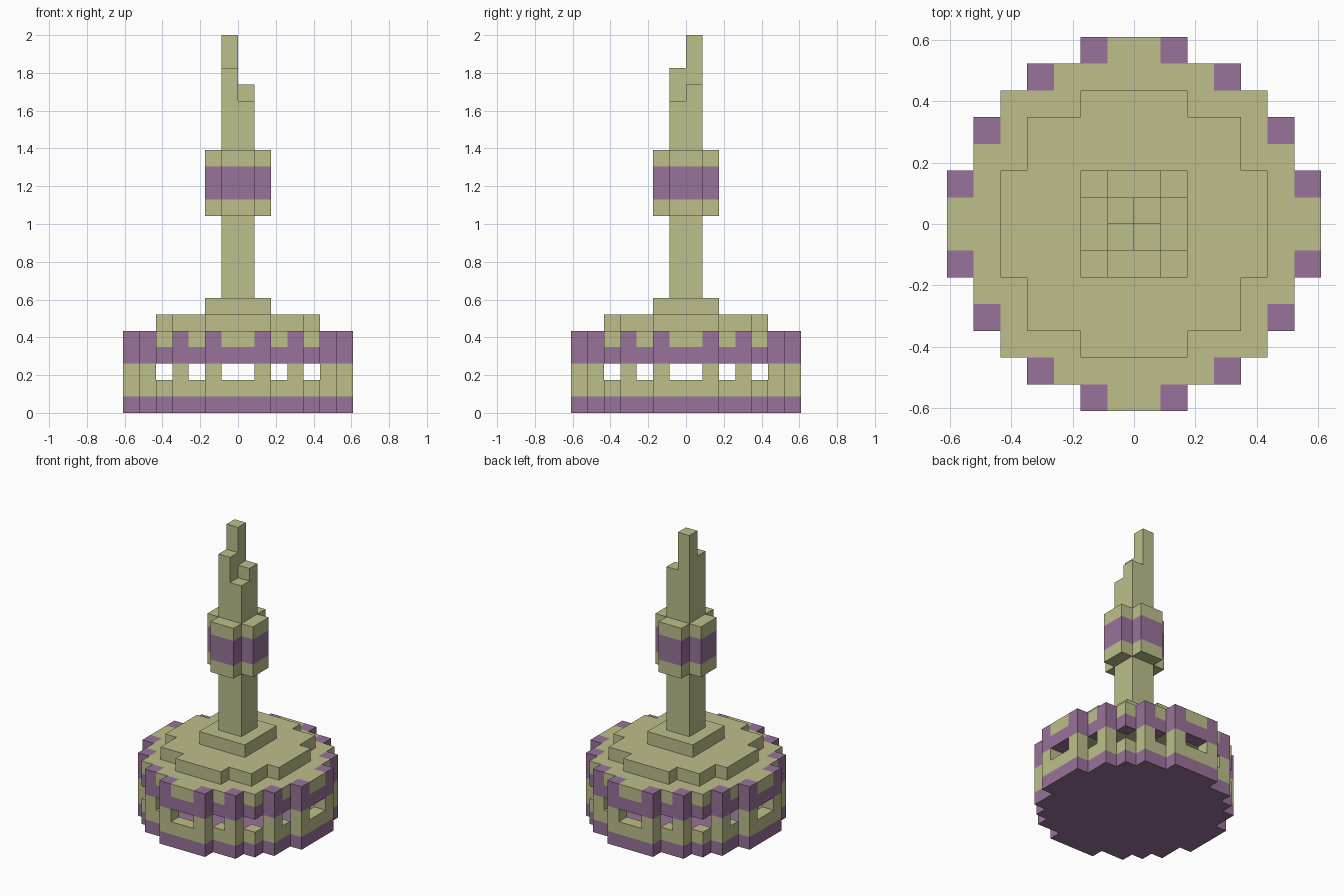
import bpy
import bmesh
from mathutils import Vector

cube = bpy.data.objects.get("Cube")
if cube:
    bpy.data.objects.remove(cube, do_unlink=True)

U = 2 / 23  # edge of one block


def make_material(name, rgb):
    mat = bpy.data.materials.new(name)
    mat.use_nodes = True
    color = (*rgb, 1)
    mat.diffuse_color = color
    mat.node_tree.nodes["Principled BSDF"].inputs["Base Color"].default_value = color
    return mat


MATERIALS = [make_material("pale khaki", (0.51, 0.52, 0.26)),
             make_material("dusty purple", (0.32, 0.17, 0.32))]
KHAKI, PURPLE = 0, 1


def block_part(name, columns, z0, z1, color):
    """Joins unit blocks into one clean shell; color is a rule on (x, y, z)."""
    cells = {(x, y, z) for x, y in columns for z in range(z0, z1)}
    bm = bmesh.new()
    for cell in sorted(cells):
        centre = Vector(cell) + Vector((0.5, 0.5, 0.5))
        for axis in range(3):
            for sign in (-1, 1):
                normal = Vector((0, 0, 0))
                normal[axis] = sign
                if tuple(int(c + n) for c, n in zip(cell, normal)) in cells:
                    continue
                side = Vector((0, 0, 0))
                side[(axis + 1) % 3] = 0.5
                up = normal.cross(side)
                mid = centre + normal * 0.5
                corners = (mid - side - up, mid + side - up,
                           mid + side + up, mid - side + up)
                face = bm.faces.new([bm.verts.new(c * U) for c in corners])
                face.material_index = color(*cell)
    bmesh.ops.remove_doubles(bm, verts=bm.verts, dist=0.001)
    bmesh.ops.dissolve_limit(bm, angle_limit=0.01, verts=bm.verts,
                             edges=bm.edges, delimit={'MATERIAL'})
    mesh = bpy.data.meshes.new(name)
    bm.to_mesh(mesh)
    bm.free()
    for mat in MATERIALS:
        mesh.materials.append(mat)
    bpy.context.collection.objects.link(bpy.data.objects.new(name, mesh))


def mirrored(quarter):
    """Mirrors quarter-plan columns across both axes."""
    return {(a, b) for x, y in quarter for a in (x, -1 - x) for b in (y, -1 - y)}


def plan(widths):
    """Full plan from the half width of each row, counted from the centre."""
    return mirrored({(x, y) for y, w in enumerate(widths) for x in range(w)})


def khaki(x, y, z):
    return KHAKI


def purple(x, y, z):
    return PURPLE


# Plans of the round drum, its outer wall and its posts
disc = plan([7, 7, 6, 6, 5, 4, 2])
wall = {(x, y) for x, y in disc
        if not {(x + 1, y), (x - 1, y), (x, y + 1), (x, y - 1)} <= disc}
posts = mirrored({(1, 6), (3, 5), (5, 3), (6, 1)})

# Drum
block_part("drum_floor", disc, 0, 1, purple)
block_part("drum_lower_wall", wall, 1, 2, khaki)
block_part("window_posts", posts, 2, 3, khaki)
block_part("drum_lintel_ring", wall, 3, 4, purple)
block_part("drum_roof", disc, 4, 5,
           lambda x, y, z: PURPLE if (x, y) in posts else KHAKI)

# Stepped roof
block_part("roof_step", plan([5, 5, 4, 4, 2]), 5, 6, khaki)
block_part("spire_plinth", plan([2, 2]), 6, 7, khaki)

# Spire shaft and its broken, stepped tip
core = plan([1])
block_part("spire_shaft", core, 7, 19, khaki)
for tip, column, top in (("back_right", (-1, 0), 23),
                         ("front_right", (-1, -1), 21),
                         ("back_left", (0, 0), 20)):
    block_part("spire_tip_" + tip, {column}, 19, top, khaki)

# Cross-shaped collar with a purple band
block_part("spire_collar", plan([2, 1]) - core, 12, 16,
           lambda x, y, z: PURPLE if z in (13, 14) else KHAKI)
